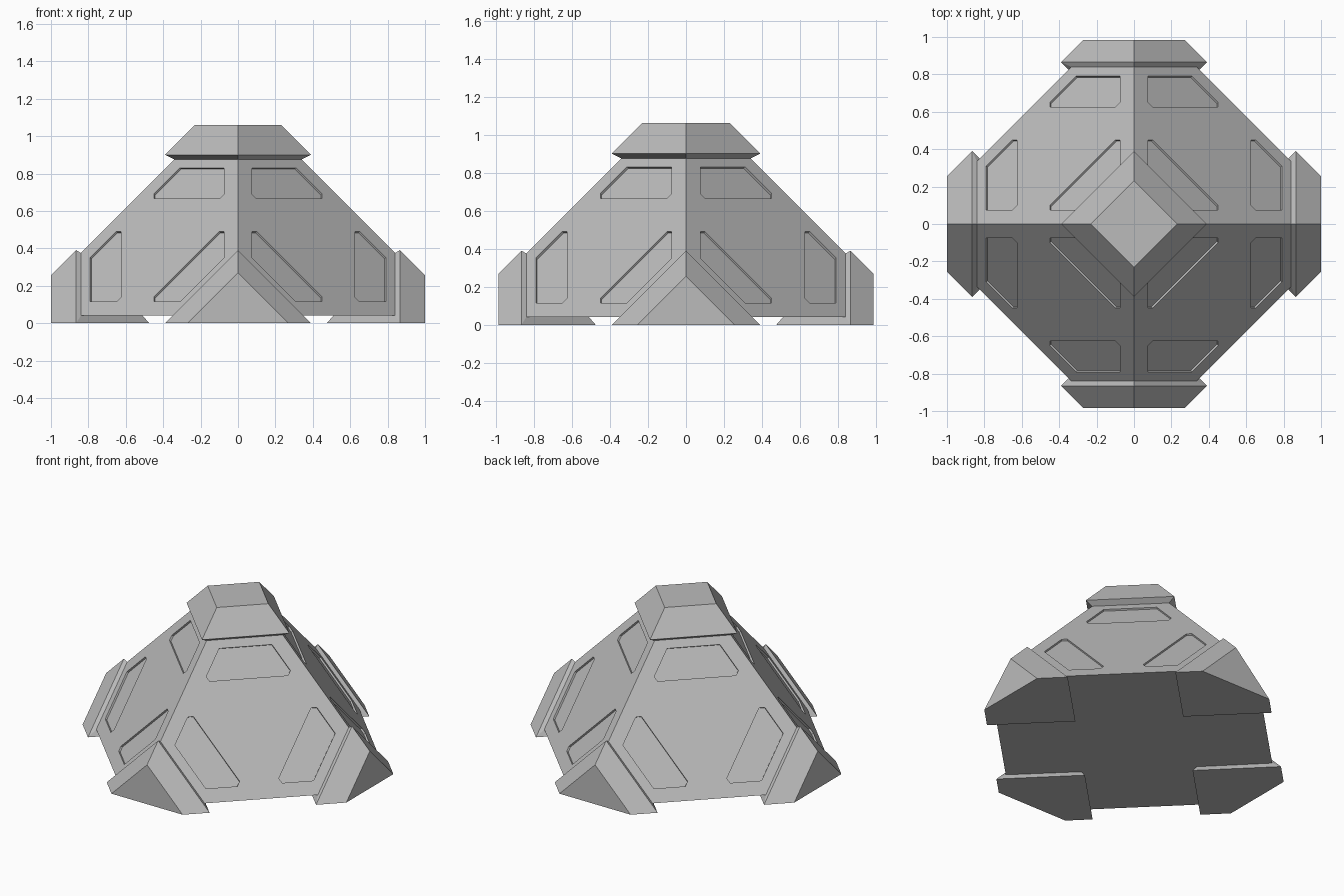
import bpy, bmesh
from itertools import product
from mathutils import Vector

cube = bpy.data.objects.get("Cube")
if cube:
    bpy.data.objects.remove(cube, do_unlink=True)

GREY = (0.5, 0.5, 0.5, 1)
mat = bpy.data.materials.new("plain_grey")
mat.use_nodes = True
mat.diffuse_color = GREY
mat.node_tree.nodes["Principled BSDF"].inputs["Base Color"].default_value = GREY

BASE = 0.04      # height of the body's underside
SIZE = 1.175     # half diagonal of the body
SIGNS = list(product((-1, 1), repeat=2))


def hull(bm, points):
    """Add a convex solid around the points."""
    verts = [bm.verts.new(p) for p in points]
    res = bmesh.ops.convex_hull(bm, input=verts)
    loose = [v for v in verts if v.is_valid and not v.link_faces]
    bmesh.ops.delete(bm, geom=loose, context='VERTS')


def make_object(name, solids):
    bm = bmesh.new()
    for points in solids:
        hull(bm, points)
    bmesh.ops.dissolve_limit(bm, angle_limit=0.002, verts=bm.verts[:], edges=bm.edges[:])
    bmesh.ops.recalc_face_normals(bm, faces=bm.faces[:])
    mesh = bpy.data.meshes.new(name)
    bm.to_mesh(mesh)
    bm.free()
    mesh.materials.append(mat)
    obj = bpy.data.objects.new(name, mesh)
    bpy.context.collection.objects.link(obj)
    return obj


def ring(r, z):
    return [(r, 0, z), (-r, 0, z), (0, r, z), (0, -r, z)]


# Body: half octahedron with its corners cut off inside the caps
def body_points():
    end, top = 0.92, 0.95
    pts = ring(SIZE - top, top + BASE)
    for s, t in SIGNS:
        w = SIZE - end
        pts += [(s * end, t * w, BASE), (t * w, s * end, BASE)]
    for s in (-1, 1):
        pts += [(s * end, 0, BASE + SIZE - end), (0, s * end, BASE + SIZE - end)]
    return pts


body = make_object("body", [body_points()])

# Recessed panels: one outline, turned to the three corners of every sloping face
half = [(0.075, 0.31, 0.79), (0.075, 0.45, 0.65), (0.10, 0.45, 0.625)]
outline = half + [(b, a, c) for a, b, c in half]
cuts = []
for sx, sy in SIGNS:
    normal = Vector((sx, sy, 1)).normalized()
    for turn in range(3):
        pts = []
        for p in outline:
            q = p[turn:] + p[:turn]
            v = Vector((sx * q[0], sy * q[1], q[2] + BASE))
            pts += [v - normal * 0.012, v + normal * 0.03]
        cuts.append(pts)
cutter = make_object("panel_cutter", cuts)
cutter.hide_render = True

mod = body.modifiers.new("panels", 'BOOLEAN')
mod.operation = 'DIFFERENCE'
mod.solver = 'EXACT'
mod.object = cutter
bpy.context.view_layer.update()
cut_mesh = bpy.data.meshes.new_from_object(
    body.evaluated_get(bpy.context.evaluated_depsgraph_get()))
body.modifiers.clear()
body.data = cut_mesh
bpy.data.objects.remove(cutter, do_unlink=True)

# Top cap: flat-topped pyramid with a bevelled lower rim
make_object("top_cap", [ring(0.23, 1.06) + ring(0.39, 0.90) + ring(0.34, 0.875)])


# Corner caps: blunt corner with a foot that reaches under the body
def corner_points(tip):
    rim = 0.865
    w, r = 1.255 - tip, 1.255 - rim
    pts = [(tip, 0, w), (rim, 0, r), (rim - r, 0, 0), (0.84, 0, 0.375), (0.51, 0, BASE)]
    for s in (-1, 1):
        pts += [(tip, s * w, 0), (rim, s * r, 0), (0.84, s * 0.335, BASE)]
    return pts


for name, tip, ax, ay in (("left_cap", 1.0, 1, 0), ("right_cap", 1.0, -1, 0),
                          ("back_cap", 0.985, 0, 1), ("front_cap", 0.985, 0, -1)):
    pts = [(x * ax - y * ay, x * ay + y * ax, z) for x, y, z in corner_points(tip)]
    make_object(name, [pts])
